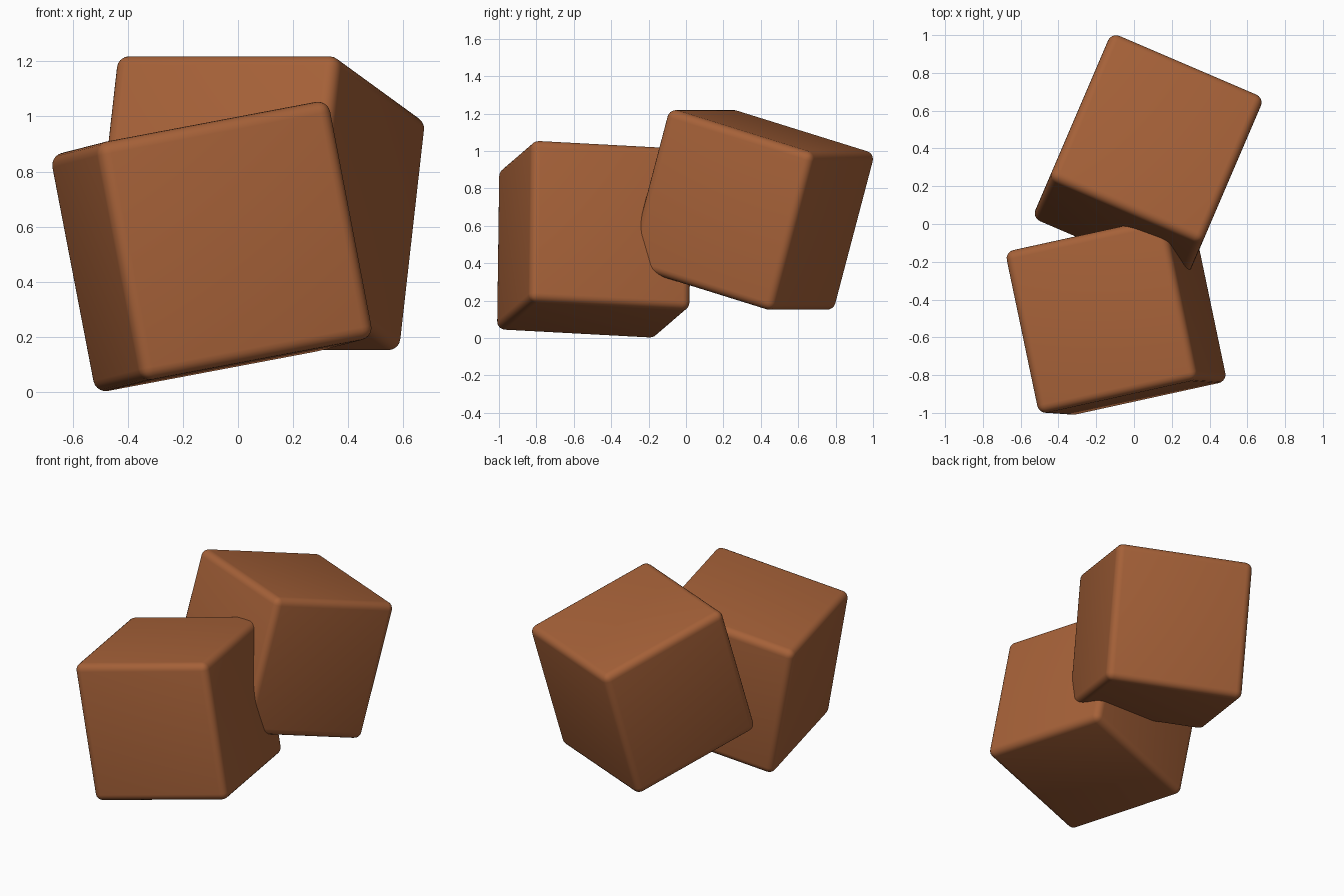
import bpy
from mathutils import Vector, Matrix

if "Cube" in bpy.data.objects:
    bpy.data.objects.remove(bpy.data.objects["Cube"])

SIZE, RADIUS = 0.88, 0.045

brown = bpy.data.materials.new("brown")
brown.diffuse_color = (0.38, 0.12, 0.04, 1)
brown.use_nodes = True
brown.node_tree.nodes["Principled BSDF"].inputs["Base Color"].default_value = brown.diffuse_color


def rounded_cube(name, centre, x_axis, z_axis):
    """Cube with rounded edges, tilted so its local x and z follow the given axes."""
    x = Vector(x_axis).normalized()
    z = Vector(z_axis)
    z = (z - z.dot(x) * x).normalized()
    rot = Matrix((x, z.cross(x), z)).transposed().to_4x4()
    bpy.ops.mesh.primitive_cube_add(size=SIZE)
    ob = bpy.context.object
    ob.name = name
    ob.matrix_world = Matrix.Translation(centre) @ rot
    ob.data.materials.append(brown)
    bevel = ob.modifiers.new("round_edges", 'BEVEL')
    bevel.width = RADIUS
    bevel.segments = 5
    bpy.ops.object.modifier_apply(modifier=bevel.name)
    bpy.ops.object.shade_smooth()


# Front cube, leaning slightly left
rounded_cube("front_cube", (-0.095, -0.49, 0.528), (0.82, 0.18, 0.155), (-0.17, 0.01, 0.85))
# Back cube, raised and tipped backwards, its lower corner sunk into the front cube
rounded_cube("back_cube", (0.075, 0.35, 0.685), (0.77, -0.33, 0.0), (0.09, 0.22, 0.83))
